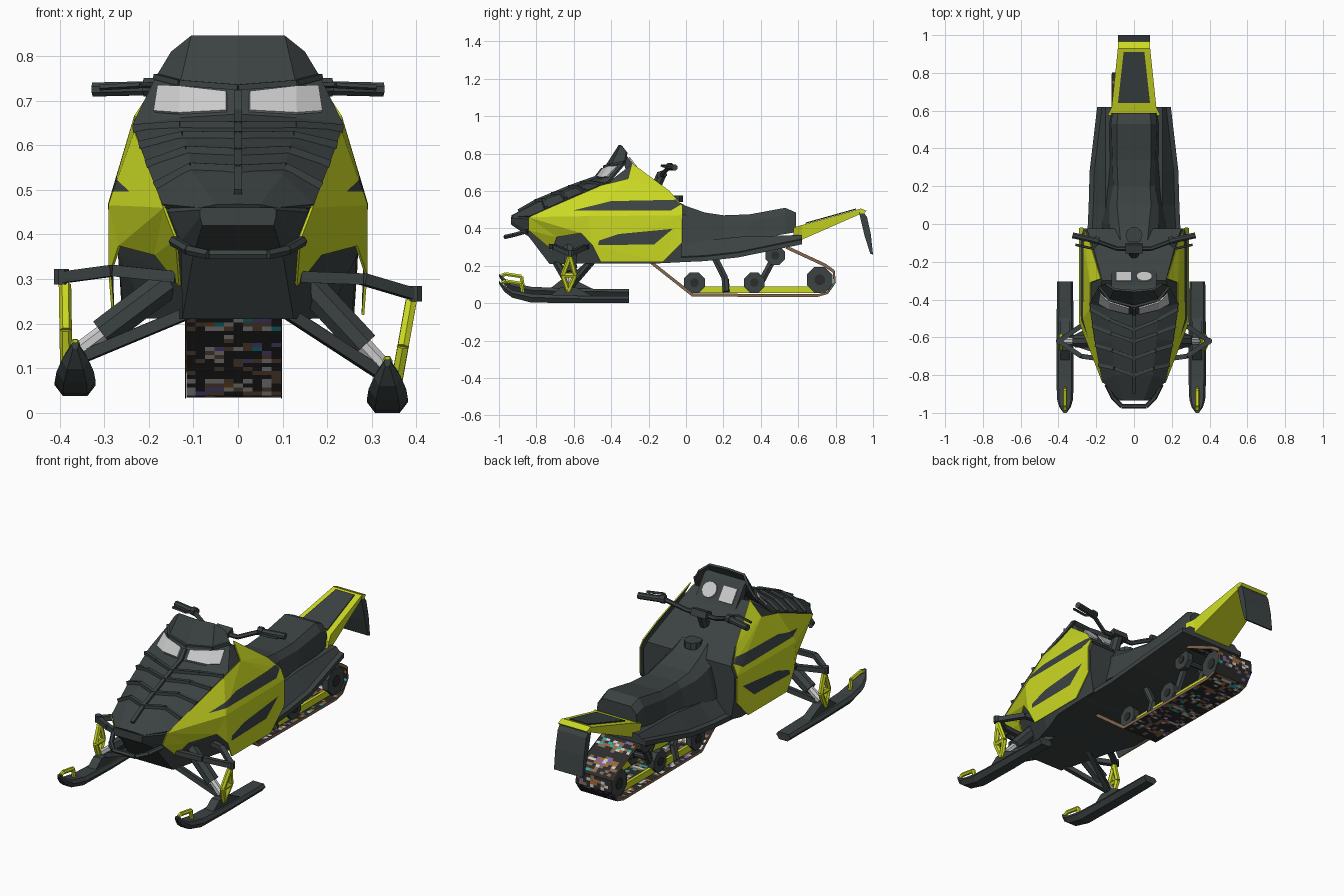
import bpy, bmesh, math, random
from mathutils import Vector, Matrix

if "Cube" in bpy.data.objects:
    bpy.data.objects.remove(bpy.data.objects["Cube"])


def material(name, rgb):
    m = bpy.data.materials.new(name)
    m.diffuse_color = (*rgb, 1)
    m.use_nodes = True
    m.node_tree.nodes["Principled BSDF"].inputs["Base Color"].default_value = m.diffuse_color
    return m


BLACK = material("charcoal", (0.045, 0.055, 0.055))
YELLOW = material("lime_yellow", (0.60, 0.70, 0.016))
GREY = material("light_grey", (0.60, 0.60, 0.60))
BROWN = material("track_brown", (0.23, 0.14, 0.08))
RUBBER = material("track_rubber", (0.025, 0.025, 0.026))
ORANGE = material("track_orange", (0.40, 0.14, 0.02))
PURPLE = material("track_purple", (0.20, 0.12, 0.45))
TEAL = material("track_teal", (0.02, 0.42, 0.42))


def finish(bm, name, *mats, recalc=True):
    if recalc:
        bmesh.ops.recalc_face_normals(bm, faces=bm.faces)
    me = bpy.data.meshes.new(name)
    bm.to_mesh(me)
    bm.free()
    for m in mats:
        me.materials.append(m)
    ob = bpy.data.objects.new(name, me)
    bpy.context.collection.objects.link(ob)
    return ob


def poly(verts, faces):
    bm = bmesh.new()
    vs = [bm.verts.new(v) for v in verts]
    for f in faces:
        bm.faces.new([vs[i] for i in f])
    return bm


def loft(name, rings, mat):
    n = len(rings[0])
    faces = [(r * n + i, r * n + (i + 1) % n, (r + 1) * n + (i + 1) % n, (r + 1) * n + i)
             for r in range(len(rings) - 1) for i in range(n)]
    faces += [tuple(range(n)), tuple(range((len(rings) - 1) * n, len(rings) * n))]
    return finish(poly([p for r in rings for p in r], faces), name, mat)


def ring(y, half, x0=0, dz=0):
    """Symmetric cross-section from half points (x, z), bottom to top."""
    return [(x0 + x, y, z + dz) for x, z in half] + [(x0 - x, y, z + dz) for x, z in reversed(half)]


def prism(name, profile, w, mat, x0=0):
    return loft(name, [[(x0 + s * w, y, z) for y, z in profile] for s in (-1, 1)], mat)


def bars(name, paths, r, mat, sides=6):
    bm = bmesh.new()
    for path in paths:
        for a, b in zip(path, path[1:]):
            a, b = Vector(a), Vector(b)
            rot = (b - a).to_track_quat('Z', 'Y').to_matrix().to_4x4()
            bmesh.ops.create_cone(bm, cap_ends=True, segments=sides, radius1=r, radius2=r, depth=(b - a).length,
                                  matrix=Matrix.Translation((a + b) / 2) @ rot @ Matrix.Rotation(math.pi / sides, 4, 'Z'))
    return finish(bm, name, mat)


# body core: belly pan, nose and dash slope
core = [(-.935, (.08, .42), (.085, .44), (.085, .455), (.08, .46)),
        (-.84, (.10, .355), (.128, .385), (.155, .45), (.152, .46)),
        (-.73, (.125, .21), (.122, .30), (.18, .46), (.17, .485)),
        (-.45, (.20, .212), (.27, .36), (.27, .46), (.22, .62)),
        (-.30, (.255, .212), (.268, .38), (.222, .65), (.168, .735)),
        (-.10, (.26, .214), (.268, .35), (.272, .47), (.222, .58)),
        (-.025, (.25, .225), (.268, .33), (.272, .46), (.25, .51))]
loft("body_core", [ring(s[0], s[1:]) for s in core], BLACK)

# yellow side panels with black stripes cut in and a black inner face
pts = [(.165, -.84, .46), (.23, -.45, .63), (.23, -.31, .665), (.175, -.29, .748), (.235, -.09, .60),
       (.268, -.02, .52), (.288, -.52, .465), (.288, -.02, .47), (.138, -.84, .39), (.130, -.715, .285),
       (.185, -.69, .355), (.265, -.56, .375), (.287, -.50, .31), (.28, -.455, .22), (.28, -.125, .22),
       (.286, -.02, .325)]
bm = poly(pts, [(0, 6, 1), (1, 6, 2), (2, 6, 7), (2, 7, 5), (2, 5, 4), (2, 4, 3), (0, 8, 9, 10),
                (0, 10, 11), (0, 11, 6), (6, 11, 12), (6, 12, 13, 14, 15, 7)])
stripes = [[(-.60, .495), (-.40, .545), (-.055, .552), (-.03, .525), (-.08, .495)],
           [(-.47, .31), (-.465, .335), (-.36, .37), (-.07, .398), (-.17, .315)]]


def edges_of(p):
    return [((a[0], a[1]), (b[1] - a[1], a[0] - b[0])) for a, b in zip(p, p[1:] + p[:1])]


bmesh.ops.triangulate(bm, faces=bm.faces)
bmesh.ops.recalc_face_normals(bm, faces=bm.faces)
if sum(f.normal.x for f in bm.faces) < 0:
    bmesh.ops.reverse_faces(bm, faces=bm.faces)
for p in stripes:
    for (y, z), (ny, nz) in edges_of(p):
        bmesh.ops.bisect_plane(bm, geom=bm.verts[:] + bm.edges[:] + bm.faces[:],
                               plane_co=(0, y, z), plane_no=(0, ny, nz))
for f in bm.faces:
    c = f.calc_center_median()
    for p in stripes:
        side = [(c.y - y) * ny + (c.z - z) * nz > 0 for (y, z), (ny, nz) in edges_of(p)]
        if all(side) or not any(side):
            f.material_index = 1
panel = finish(bm, "side_panels", YELLOW, BLACK, recalc=False)
panel.modifiers.new("mirror", 'MIRROR')
sol = panel.modifiers.new("thick", 'SOLIDIFY')
sol.thickness, sol.offset, sol.material_offset = 0.006, 0, 1

# hood and windshield: rows of centre, middle and edge points
hood = [[(0, -.935, .468), (.05, -.935, .467), (.085, -.925, .46)],
        [(0, -.80, .545), (.10, -.80, .535), (.17, -.83, .468)],
        [(0, -.62, .62), (.12, -.61, .61), (.208, -.62, .565)],
        [(0, -.48, .67), (.13, -.45, .662), (.236, -.42, .648)],
        [(0, -.435, .728), (.13, -.40, .738), (.185, -.33, .752)],
        [(0, -.36, .846), (.105, -.35, .846), (.15, -.32, .81)]]
hf = [(r * 3 + c, r * 3 + c + 1, r * 3 + c + 4, r * 3 + c + 3) for r in range(5) for c in range(2)]
ob = finish(poly([p for r in hood for p in r], hf), "hood_and_windshield", BLACK)
ob.modifiers.new("mirror", 'MIRROR')
ob.modifiers.new("thick", 'SOLIDIFY').thickness = 0.012


def on_hood(col, v, lift=.002):
    i = min(int(v), 4)
    return Vector(hood[i][col]).lerp(Vector(hood[i + 1][col]), v - i) + Vector((0, -lift, lift))


# hood louvres, centre ridge and brow
for k, v in enumerate((1.0, 1.5, 2.0, 2.45)):
    path = [on_hood(0, v), on_hood(1, v + .2), on_hood(2, v + .4)]
    bars(f"hood_louvre_{k}", [path, [Vector((-p.x, p.y, p.z)) for p in path]], .013, BLACK, 4)
bars("hood_ridge", [[on_hood(0, v) for v in (.3, 1, 2, 3, 3.8)]], .013, BLACK, 4)
brow = [on_hood(0, 4), on_hood(1, 4), on_hood(2, 4)]
bars("headlight_brow", [brow, [Vector((-p.x, p.y, p.z)) for p in brow]], .009, BLACK, 4)

# headlights
quad = [on_hood(0, 3.06, .005).lerp(on_hood(1, 3.06, .005), .2), on_hood(1, 3.06, .005),
        on_hood(1, 3.08, .004).lerp(on_hood(2, 3.25, .004), .62), on_hood(1, 3.8, .004).lerp(on_hood(2, 3.8, .004), .75),
        on_hood(1, 3.85, .005), on_hood(0, 3.75, .005).lerp(on_hood(1, 3.75, .005), .2)]
lamp = finish(poly(quad, [(0, 1, 4, 5), (1, 2, 3, 4)]), "headlights", GREY)
lamp.modifiers.new("mirror", 'MIRROR')
sol = lamp.modifiers.new("thick", 'SOLIDIFY')
sol.thickness, sol.offset = 0.008, 0

# dash and gauges
prism("dash", [(-.35, .81), (-.325, .80), (-.24, .685), (-.31, .67)], .12, BLACK)
for x, sides in ((.055, 12), (-.055, 4)):
    a = Vector((x, -.281, .744))
    bars("gauge", [[a, a + Vector((0, .006, .0045))]], .042 if sides > 4 else .058, GREY, sides)

# seat, tank and fuel cap
seat = [(-.20, (.10, .45), (.10, .58), (.07, .62)), (-.10, (.16, .32), (.14, .50), (.07, .575)),
        (0, (.17, .32), (.13, .47), (.08, .52)), (.10, (.15, .32), (.13, .45), (.09, .485)),
        (.20, (.14, .33), (.11, .44), (.085, .47)), (.34, (.13, .34), (.115, .44), (.09, .475)),
        (.53, (.13, .37), (.12, .47), (.09, .51)), (.588, (.12, .38), (.115, .45), (.085, .485))]
loft("seat", [ring(s[0], s[1:]) for s in seat], BLACK)
bars("fuel_cap", [[(0, -.06, .54), (0, -.06, .575)]], .045, BLACK, 10)

# tunnel with running boards
tunnel = [(-.12, .25, .215), (.10, .24, .225), (.28, .235, .245), (.62, .195, .315)]
loft("tunnel", [ring(y, [(w, b), (w, b + .025), (w - .025, b + .03), (.15, b + .11 - .06 * (y > .5))])
                for y, w, b in tunnel], BLACK)

# tail, its inset panel and the snow flap
loft("tail", [ring(.575, [(.125, .325), (.14, .405)]), ring(.62, [(.115, .34), (.118, .418)]),
              ring(.935, [(.08, .478), (.085, .506)])], YELLOW)
loft("tail_panel", [[(s * w, y, .407 + (y - .575) * .28 + h) for s, h in ((-1, 0), (1, 0), (1, .006), (-1, .006))]
                    for y, w in ((.64, .085), (.91, .055))], BLACK)
prism("snow_flap", [(.925, .485), (.945, .493), (.968, .46), (.988, .37), (1.0, .26), (.985, .265), (.955, .36)], .085, BLACK)
prism("tail_rim", [(.93, .48), (.93, .508), (.965, .494), (.95, .48)], .086, YELLOW)

# track belt: brown edges, dark rubber with bands of coloured flecks
belt = [Vector((0, y, z)) for y, z in [(-.195, .225), (.035, .044), (.70, .04), (.755, .055), (.795, .11),
                                       (.79, .17), (.74, .205), (.535, .30)]]
path = [belt[0]]
for a, b in zip(belt, belt[1:]):
    k = max(1, round((b - a).length / .015))
    path += [a.lerp(b, (i + 1) / k) for i in range(k)]
TX, COLS = -.01, 10
random.seed(4)
bm = poly([(TX - .106 + .212 * c / COLS, p.y, p.z) for p in path for c in range(COLS + 1)],
          [(r * (COLS + 1) + c, r * (COLS + 1) + c + 1, (r + 1) * (COLS + 1) + c + 1, (r + 1) * (COLS + 1) + c)
           for r in range(len(path) - 1) for c in range(COLS)])
for i, f in enumerate(bm.faces):
    banded = (i // COLS // 4) % 2 == 0
    weights = (38, 30, 8, 5, 5, 14) if banded else (86, 8, 1, 2, 1, 2)
    f.material_index = random.choices((0, 1, 2, 3, 4, 5), weights)[0]
track = finish(bm, "track", RUBBER, BROWN, ORANGE, PURPLE, TEAL, GREY)
sol = track.modifiers.new("thick", 'SOLIDIFY')
sol.thickness, sol.offset = 0.012, 0
for s in (-1, 1):
    x = TX + s * .1065
    edge = finish(poly([(x, p.y + d * .4, p.z + d) for d in (-.008, .008) for p in belt],
                       [(i, i + 1, 8 + i + 1, 8 + i) for i in range(7)]), "track_edge", BROWN)
    edge.modifiers.new("thick", 'SOLIDIFY').thickness = 0.002

# slide rails, wheels and suspension arms
wheels = ((.045, .11, .06), (.365, .11, .058), (.715, .125, .074), (.477, .255, .056))
for s in (-1, 1):
    prism("slide_rail", [(.02, .055), (.03, .09), (.73, .09), (.74, .055)], .008, YELLOW, TX + s * .07)
    for y, z, r in wheels:
        x = TX + s * .077
        bars("track_wheel", [[(x - .016, y, z), (x + .016, y, z)]], r, BLACK, 8)
        bars("wheel_hub", [[(x - .02, y, z), (x + .02, y, z)]], r * .4, RUBBER, 8)
    x = TX + s * .06
    bars("track_arm", [[(x, .14, .27), (x, .21, .13), (x + s * .02, .215, .06)], [(x, .40, .11), (x, .48, .26)]], .02, BLACK)
for y, z, r in wheels:
    bars("track_axle", [[(TX - .085, y, z), (TX + .085, y, z)]], .015, BLACK, 8)

# skis with spindles, arms and shocks; the left side rides higher
ski = [(-1.0, .008, .105, .12), (-.97, .03, .06, .095), (-.93, .042, .03, .07), (-.83, .046, .004, .05),
       (-.60, .046, 0, .04), (-.305, .042, 0, .038)]
for s, x0, dz in ((1, .335, 0), (-1, -.365, .038)):
    loft("ski", [ring(y, [(w * .6, b), (w, b * .4 + t * .6), (w * .75, t)], x0, dz) for y, w, b, t in ski], BLACK)
    prism("ski_saddle", [(-.74, .03 + dz), (-.67, .085 + dz), (-.59, .085 + dz), (-.48, .03 + dz)], .024, BLACK, x0)
    bars("ski_handle", [[(x0, -.985, .11 + dz), (x0, -.965, .118 + dz), (x0, -.88, .105 + dz), (x0, -.87, .04 + dz)]],
         .011, YELLOW)
    low, top = Vector((x0 + s * .02, -.63, .065 + dz)), Vector((s * .388, -.62, .25 + dz))
    mid = low.lerp(top, .45)
    bars("ski_spindle", [[low, mid + Vector((0, d, 0)), top] for d in (-.033, .033)] +
         [[mid - Vector((0, .033, 0)), mid + Vector((0, .033, 0))]], .014, YELLOW)
    bars("upper_arm", [[(s * .14, y, .305), (s * .28, y * .8 - .124, .30 + dz * .5), top + Vector((s * .01, 0, .015))]
                       for y in (-.52, -.72)], .018, BLACK, 4)
    bars("arm_joint", [[top + Vector((s * .008, 0, 0)), top + Vector((s * .008, 0, .035))]], .018, BLACK, 8)
    bars("lower_arm", [[(s * .11, y, .225), (x0 - s * .01, -.62, .085 + dz)] for y in (-.50, -.70)], .018, BLACK, 4)
    a, b = Vector((s * .15, -.62, .295)), Vector((x0, -.62, .095 + dz))
    bars("shock_body", [[a, a.lerp(b, .72)]], .036, BLACK, 8)
    bars("shock_rod", [[a.lerp(b, .65), b]], .02, GREY, 8)

# front bumper
bars("bumper", [[(-.145, -.85, .385), (-.11, -.92, .365), (-.065, -.965, .355), (.065, -.965, .355),
                 (.11, -.92, .365), (.145, -.85, .385)]], .012, BLACK)

# handlebar, grips and levers
bars("steering_post", [[(0, -.17, .60), (0, -.13, .69)]], .028, BLACK, 8)
bars("handlebar", [[(-.20, -.09, .73), (-.09, -.13, .685), (.09, -.13, .685), (.20, -.09, .73)]], .012, BLACK)
prism("bar_pad", [(-.155, .67), (-.155, .70), (-.11, .715), (-.10, .68)], .045, BLACK)
for s in (-1, 1):
    bars("grip", [[(s * .19, -.09, .728), (s * .325, -.06, .725)]], .017, BLACK, 8)
    bars("switch_block", [[(s * .185, -.09, .73), (s * .21, -.085, .73)]], .022, BLACK, 8)
    bars("brake_lever", [[(s * .19, -.10, .735), (s * .22, -.13, .735), (s * .31, -.11, .73)]], .007, BLACK, 5)
